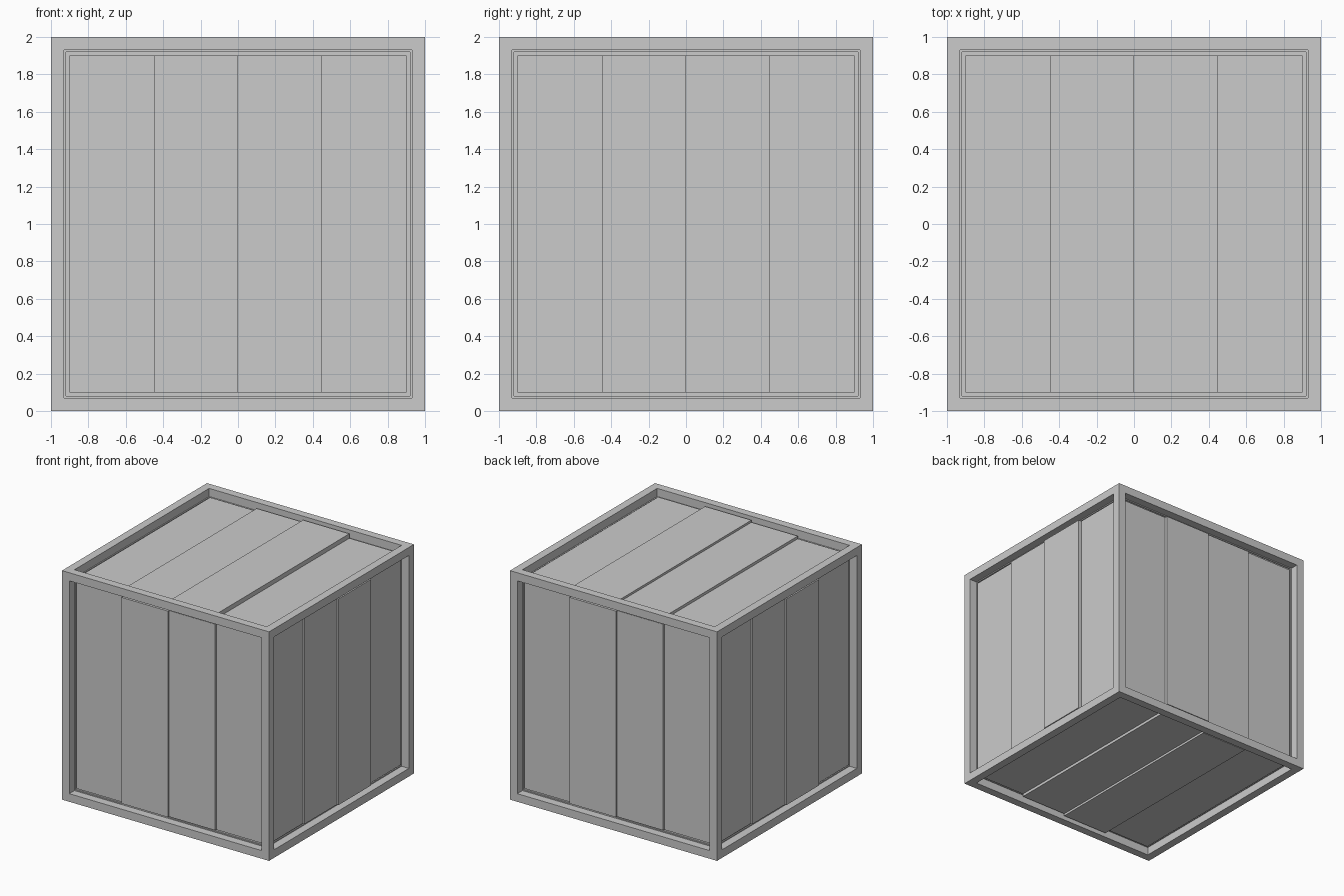
import bpy, bmesh
from math import pi
from mathutils import Matrix, Vector

if "Cube" in bpy.data.objects:
    bpy.data.objects.remove(bpy.data.objects["Cube"])

RIM = 0.1        # width of the frame bars
RECESS = 0.08    # depth of the recessed panel behind the planks
EDGES = (-0.9, -0.45, -0.002, 0.446, 0.9)
CENTRE = Matrix.Translation((0, 0, 1))


def make_object(name, bm):
    bmesh.ops.recalc_face_normals(bm, faces=bm.faces)
    me = bpy.data.meshes.new(name)
    bm.to_mesh(me)
    bm.free()
    ob = bpy.data.objects.new(name, me)
    bpy.context.collection.objects.link(ob)
    return ob


# Crate frame: a cube with each face inset and pushed inwards
bm = bmesh.new()
bmesh.ops.create_cube(bm, size=2, matrix=CENTRE)
panels = list(bm.faces)
bmesh.ops.inset_individual(bm, faces=panels, thickness=RIM, depth=0)
for f in panels:
    n = f.normal.copy()
    new = bmesh.ops.extrude_discrete_faces(bm, faces=[f])["faces"][0]
    bmesh.ops.translate(bm, verts=new.verts, vec=-n * RECESS)
make_object("crate_frame", bm)


# Four planks of differing depth, laid out on the front face, then turned into place
def planks(side, depths, turn):
    for i, d in enumerate(depths):
        x0, x1 = EDGES[i], EDGES[i + 1]
        size = Vector((x1 - x0, RECESS - d, 1.8))
        mid = Vector(((x0 + x1) / 2, -1 + (d + RECESS) / 2, 0))
        bm = bmesh.new()
        bmesh.ops.create_cube(bm, size=1, matrix=CENTRE @ turn @
                              Matrix.Translation(mid) @ Matrix.Diagonal(size).to_4x4())
        make_object(f"{side}_plank_{i + 1}", bm)


FRONT = (0.06, 0.035, 0.048, 0.063)
RIGHT = (0.059, 0.042, 0.026, 0.054)
TOP = (0.06, 0.036, 0.017, 0.056)

planks("front", FRONT, Matrix.Identity(4))
planks("back", FRONT, Matrix.Rotation(pi, 4, 'Z'))
planks("right", RIGHT, Matrix.Rotation(pi / 2, 4, 'Z'))
planks("left", RIGHT, Matrix.Rotation(-pi / 2, 4, 'Z'))
tilt = Matrix.Rotation(-pi / 2, 4, 'X')
planks("top", TOP, tilt)
planks("bottom", TOP, Matrix.Rotation(pi, 4, 'Y') @ tilt)
